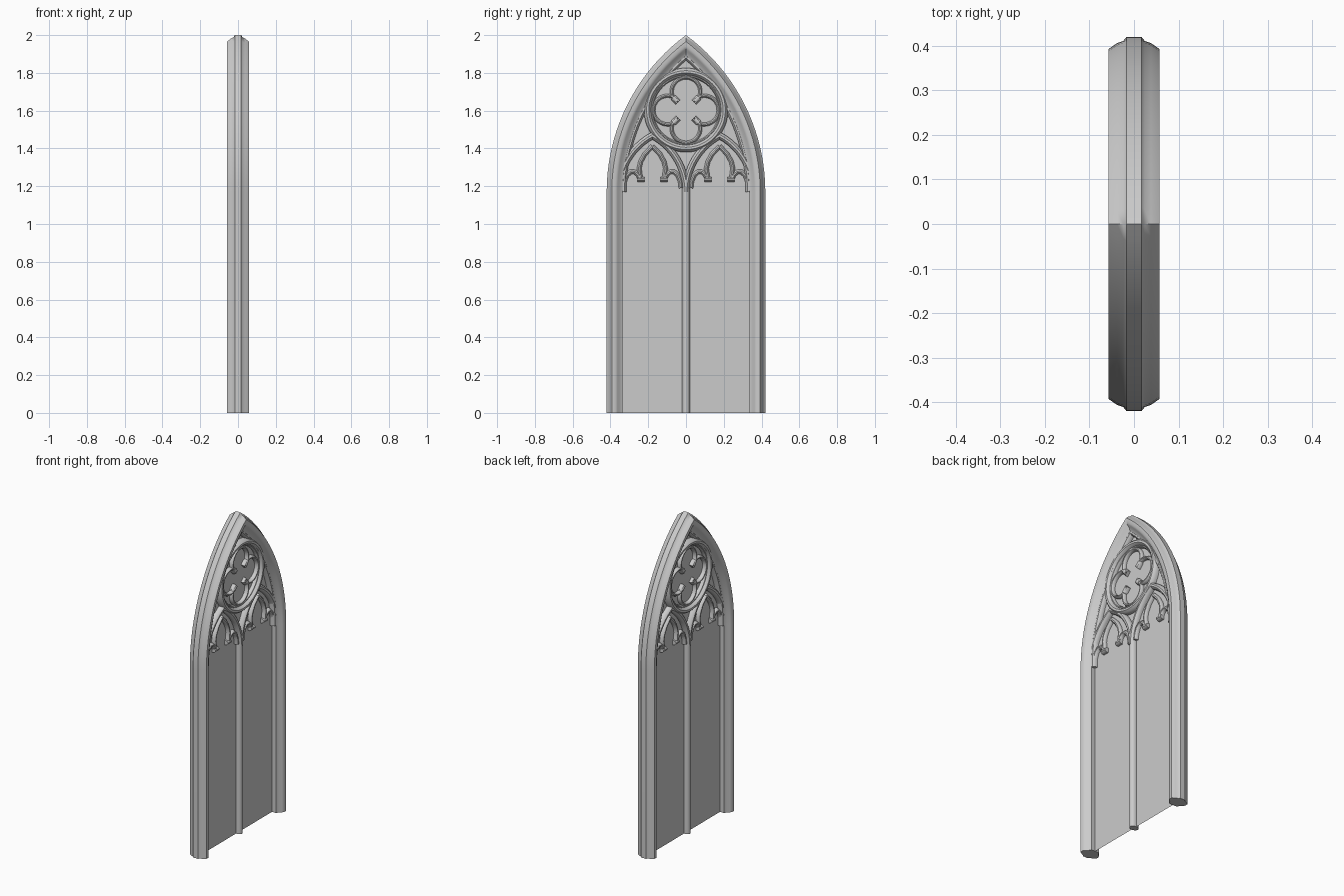
import bpy, bmesh, math
from mathutils import Vector

if "Cube" in bpy.data.objects:
    bpy.data.objects.remove(bpy.data.objects["Cube"])

stone = bpy.data.materials.new("grey stone")
stone.diffuse_color = (0.6, 0.6, 0.6, 1)
stone.use_nodes = True
stone.node_tree.nodes["Principled BSDF"].inputs["Base Color"].default_value = stone.diffuse_color


def finish(name, bm, angle=40):
    bmesh.ops.remove_doubles(bm, verts=bm.verts, dist=1e-5)
    bmesh.ops.recalc_face_normals(bm, faces=bm.faces)
    me = bpy.data.meshes.new(name)
    bm.to_mesh(me)
    bm.free()
    me.materials.append(stone)
    for p in me.polygons:
        p.use_smooth = True
    me.set_sharp_from_angle(angle=math.radians(angle))
    ob = bpy.data.objects.new(name, me)
    bpy.context.collection.objects.link(ob)
    return ob


def arc(cy, cz, r, a0, a1, n):
    """Points (y, z) along an arc, angles in degrees."""
    return [(cy + r * math.cos(math.radians(a0 + (a1 - a0) * i / n)),
             cz + r * math.sin(math.radians(a0 + (a1 - a0) * i / n))) for i in range(n + 1)]


def sweep(bm, path, profile, closed=False):
    """Mitred sweep of a (lateral, x) profile along a (y, z) path."""
    pts = [Vector(p) for p in path]
    n, k, rings = len(pts), len(profile), []
    for i, p in enumerate(pts):
        a = pts[i - 1] if closed or i else None
        b = pts[(i + 1) % n] if closed or i < n - 1 else None
        dirs = [d.normalized() for d in ((p - a) if a else None, (b - p) if b else None) if d]
        norms = [Vector((-d.y, d.x)) for d in dirs]
        m = sum(norms, Vector((0, 0))).normalized()
        m *= min(2.0, 1 / max(0.1, m.dot(norms[0])))
        rings.append([bm.verts.new((x, p.x + m.x * l, p.y + m.y * l)) for l, x in profile])
    for i in range(n if closed else n - 1):
        r, s = rings[i], rings[(i + 1) % n]
        for j in range(k):
            bm.faces.new((r[j], r[(j + 1) % k], s[(j + 1) % k], s[j]))
    if not closed:
        bm.faces.new(rings[0])
        bm.faces.new(rings[-1][::-1])


def bead(w, d):
    """Rounded moulding section, half width w and half depth d."""
    half = [(w, d * .35), (w * .75, d * .75), (w * .3, d), (-w * .3, d), (-w * .75, d * .75), (-w, d * .35)]
    return half + [(l, -x) for l, x in reversed(half)]


def mirror(path, axis=0.0):
    return [(2 * axis - y, z) for y, z in path]


SPRING = 1.17
C, R = -0.61, 1.03
A = math.degrees(math.acos(-C / R))


def big_arch(offset, base):
    """Pointed arch outline, offset inward from the outer edge."""
    r = R - offset
    top = math.degrees(math.acos(-C / r))
    side = ([(0.42 - offset, base)] if base < SPRING else []) + arc(C, SPRING, r, 0, top, 20)
    return side + mirror(side[:-1])[::-1]


# outer frame
half = [(0, .017), (.009, .024), (.014, .038), (.027, .057), (.046, .057),
        (.058, .050), (.068, .036), (.085, .028)]
bm = bmesh.new()
sweep(bm, big_arch(0, 0), half + [(l, -x) for l, x in reversed(half)])
finish("outer_frame", bm, 50)

# inner moulding following the arch
bm = bmesh.new()
sweep(bm, big_arch(0.09, SPRING), bead(.014, .028))
finish("inner_arch_moulding", bm)

# glass pane
bm = bmesh.new()
bm.faces.new([bm.verts.new((0, y, z)) for y, z in big_arch(.04, 0)])
finish("glass_pane", bm)

# central mullion
bm = bmesh.new()
sweep(bm, [(0, 0), (0, 1.21)], bead(.02, .028))
finish("mullion", bm)

# two lancet arches with cusped trefoil heads
MID, LC, LR = 0.178, -0.16, 0.338
LA = math.degrees(math.acos(-LC / LR))
arches, cusps = bmesh.new(), bmesh.new()
for side in (1, -1):
    curve = arc(LC, SPRING, LR, 0, LA, 14)
    lancet = [(side * MID + y, z) for y, z in curve + mirror(curve[:-1])[::-1]]
    sweep(arches, lancet, bead(.018, .03))
    for flip in (1, -1):
        put = lambda pts: [(side * MID + flip * y, z) for y, z in pts]
        # side lobe, then upper lobe, meeting at the cusp
        sweep(cusps, put([(.152, 1.19), (.148, 1.225), (.135, 1.258), (.114, 1.277),
                          (.092, 1.275), (.075, 1.26), (.066, 1.237)]), bead(.012, .022))
        sweep(cusps, put([(.062, 1.237), (.066, 1.265), (.07, 1.295), (.062, 1.33),
                          (.04, 1.37), (0, 1.412)]), bead(.012, .022))
        # rounded cusp tip
        sweep(cusps, put([(.043, 1.236), (.08, 1.236)]), bead(.014, .026))
finish("lancet_arches", arches)
finish("lancet_cusps", cusps)

# round window ring with a finer inner bead
CZ = 1.603
bm = bmesh.new()
sweep(bm, arc(0, CZ, .203, 0, 352.5, 47), bead(.02, .036), True)
sweep(bm, arc(0, CZ, .181, 0, 352.5, 47), bead(.008, .02), True)
finish("rose_ring", bm)

# quatrefoil lobes and their square cusp tips
bm = bmesh.new()
for q in range(4):
    a = q * 90
    c, s = math.cos(math.radians(a)), math.sin(math.radians(a))
    sweep(bm, arc(.097 * c, CZ + .097 * s, .076, a - 142, a + 142, 24), bead(.010, .022))
    d = math.radians(a + 45)
    u = Vector((math.cos(d), math.sin(d)))
    sweep(bm, [(u.x * .066, CZ + u.y * .066), (u.x * .094, CZ + u.y * .094)], bead(.017, .024))
finish("quatrefoil", bm)
